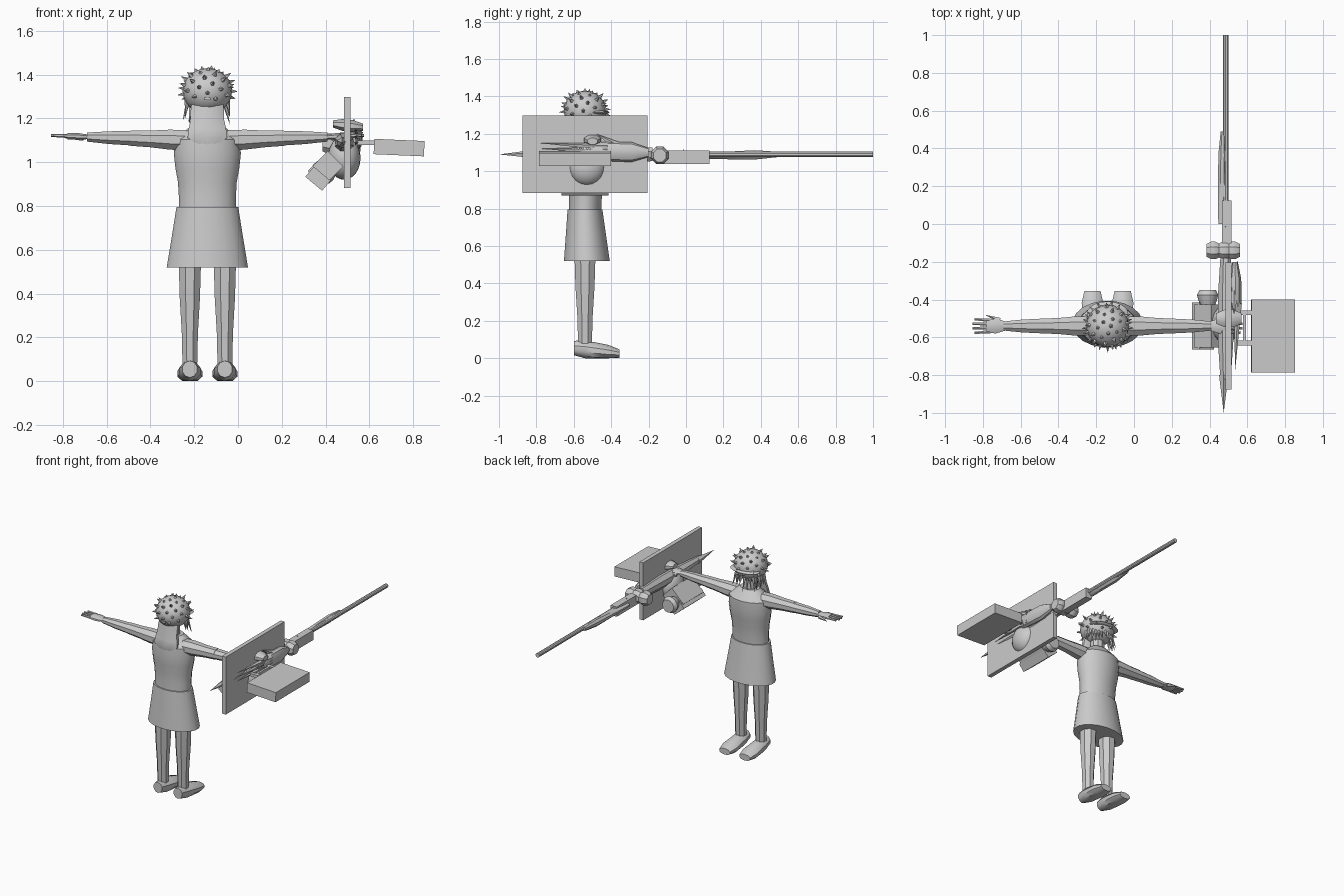
import bpy, bmesh, math, random
from mathutils import Vector, Matrix

random.seed(4)
if "Cube" in bpy.data.objects:
    bpy.data.objects.remove(bpy.data.objects["Cube"], do_unlink=True)

shade = (.6, .6, .6, 1)
grey = bpy.data.materials.new("plain grey")
grey.use_nodes = True
grey.diffuse_color = shade
grey.node_tree.nodes["Principled BSDF"].inputs["Base Color"].default_value = shade


def finish(name, bm, smooth=True):
    bmesh.ops.recalc_face_normals(bm, faces=bm.faces)
    mesh = bpy.data.meshes.new(name)
    bm.to_mesh(mesh)
    bm.free()
    mesh.materials.append(grey)
    part = bpy.data.objects.new(name, mesh)
    bpy.context.collection.objects.link(part)
    if smooth:
        bpy.ops.object.select_all(action="DESELECT")
        part.select_set(True)
        bpy.context.view_layer.objects.active = part
        bpy.ops.object.shade_smooth_by_angle(angle=math.radians(35))


def tube(name, start, end, radii, flat=1, end_flat=None, sides=8):
    """Evenly spaced rings from start to end; flat squeezes the second axis."""
    start, end = Vector(start), Vector(end)
    along = end - start
    upright = abs(along.z) > max(abs(along.x), abs(along.y))
    second = Vector((0, 1, 0)) if upright else Vector((0, 0, 1))
    first = second.cross(along).normalized()
    end_flat = flat if end_flat is None else end_flat
    bm = bmesh.new()
    rings = []
    for step, radius in enumerate(radii):
        t = step / (len(radii) - 1)
        squeeze = flat + (end_flat - flat) * t
        ring = []
        for i in range(sides):
            turn = math.tau * (i + .5) / sides
            point = start + along * t + radius * (
                first * math.cos(turn) + second * math.sin(turn) * squeeze)
            point.z = max(point.z, 0)
            ring.append(bm.verts.new(point))
        rings.append(ring)
    for low, high in zip(rings, rings[1:]):
        for i in range(sides):
            bm.faces.new((low[i - 1], low[i], high[i], high[i - 1]))
    bm.faces.new(rings[0])
    bm.faces.new(rings[-1])
    finish(name, bm)


def box(name, centre, size, tilt=0):
    bm = bmesh.new()
    place = (Matrix.Translation(centre) @ Matrix.Rotation(math.radians(tilt), 4, "Y")
             @ Matrix.Diagonal((*size, 1)))
    bmesh.ops.create_cube(bm, size=1, matrix=place)
    finish(name, bm, False)


def ball(name, centre, radii):
    bm = bmesh.new()
    place = Matrix.Translation(centre) @ Matrix.Diagonal((*radii, 1))
    bmesh.ops.create_uvsphere(bm, u_segments=20, v_segments=12, radius=1, matrix=place)
    finish(name, bm)


def spike(name, start, tip, radius):
    start, tip = Vector(start), Vector(tip)
    along = tip - start
    bm = bmesh.new()
    place = (Matrix.Translation((start + tip) / 2)
             @ along.to_track_quat("Z", "Y").to_matrix().to_4x4())
    bmesh.ops.create_cone(bm, cap_ends=True, segments=5, radius1=radius,
                          radius2=0, depth=along.length, matrix=place)
    finish(name, bm, False)


middle = -.14      # centre line of the figure
spine = -.54
arm_height = 1.11

# legs, shoes, arms and hands in pairs
for side, sign in (("right", -1), ("left", 1)):
    leg = middle + sign * .08
    tube(side + "_leg", (leg, spine, .06), (leg, spine, .7),
         (.036, .04, .05, .055, .06), 1.1)
    tube(side + "_shoe", (leg, -.6, .055), (leg, -.355, .025),
         (.035, .05, .055, .06, .045), 1.1, .5, 10)

    def out(reach, across=0, lift=0):
        return Vector((middle + sign * reach, spine + across, arm_height + lift))

    tube(side + "_upper_arm", out(.08, 0, -.01), out(.35), (.055, .055, .046, .042), .9)
    tube(side + "_forearm", out(.35), out(.55, 0, .005), (.042, .037, .026), .85)
    tube(side + "_palm", out(.54, 0, .006), out(.64, 0, .01), (.026, .042, .04), .4)
    for finger in (-1.5, -.5, .5, 1.5):
        spread = finger * .02
        tip = out(.72 - abs(finger) * .01, spread * 1.2, .013)
        tube(side + "_finger", out(.62, spread, .01), tip, (.01, .007), sides=6)
    spike(side + "_thumb", out(.57, .03), out(.65, .06), .014)

# skirt, torso and neck
tube("skirt", (middle, -.53, .52), (middle, spine, .795), (.188, .165, .143), .66, sides=20)
tube("torso", (middle, spine, .78), (middle, -.53, 1.17),
     (.132, .132, .136, .148, .155, .15, .07), .66, .72, 20)
tube("neck", (middle, spine, 1.14), (middle, spine, 1.25), (.05, .045), sides=10)

# spiked helmet, visor and buckle
head = Vector((middle, spine, 1.325))
ball("helmet", head, (.113, .113, .105))
ball("visor", head + Vector((0, .065, -.01)), (.11, .065, .013))
box("buckle", head + Vector((0, -.105, -.035)), (.03, .02, .012))
count = 46
for i in range(count):
    height = 1 - 1.35 * (i + .5) / count
    around = math.sqrt(1 - height ** 2)
    turn = i * 2.4
    aim = Vector((around * math.cos(turn), around * math.sin(turn), height))
    spike("helmet_spike", head + aim * .1, head + aim * (.14 if height < .7 else .12), .014)

# long hair behind, loose locks around the face
tube("back_hair", (middle, -.58, 1.28), (middle, -.63, 1.07),
     (.075, .08, .08, .09, .095, .03), .5, .2, 10)
for i in range(16):
    turn = math.pi * i / 15
    aim = Vector((math.cos(turn) * .09, math.sin(turn) * .08, 0))
    root = head + aim - Vector((0, 0, .03))
    drop = Vector((0, 0, random.uniform(.07, .13)))
    spike("hair_lock", root, root + aim * random.uniform(.1, .5) - drop, .014)

# rifle: barrel, sleeve, forestock, collar, receiver and rear blade
gun = .485
bore = 1.09


def on_gun(along, across=0, lift=0):
    return Vector((gun + across, along, bore + lift))


tube("barrel", on_gun(0), on_gun(1), (.015, .015), sides=10)
tube("barrel_sleeve", on_gun(0, -.02, -.01), on_gun(.49, -.015),
     (.02, .024, .024, .024, .012), .6, 1.3)
box("forestock", on_gun(0, .005, -.015), (.05, .25, .07))
spike("front_sight", on_gun(-.015), on_gun(-.015, 0, .03), .008)
for across in (-.06, 0, .045):
    tube("collar", on_gun(-.14, across - .04, -.005), on_gun(-.14, across + .03, -.005),
         (.037, .05, .05, .037))
tube("receiver", on_gun(-.82), on_gun(-.18), (.03, .045, .045, .03), .8, 1.3)
spike("rear_blade", on_gun(-.8, -.01), on_gun(-1, -.01), .026)

# side housing, fin, rear prongs and top grip
tube("side_housing", on_gun(-.56, .055, .02), on_gun(-.2, .05, .01),
     (.015, .03, .033, .033, .015), 1.6, sides=10)
spike("upper_fin", on_gun(-.36, .045, .04), on_gun(-.48, .045, .11), .026)
for lift in (0, .02, .04):
    spike("rear_prong", on_gun(-.42, .065, lift), on_gun(-.78, .05, lift * 1.5), .022)
tube("top_grip", on_gun(-.5, -.05, .085), on_gun(-.5, .085, .07), (.03, .05, .05, .03), .6)

# shield plate with side box on brackets
box("shield_plate", (.5, spine, bore), (.03, .67, .415))
box("side_box", (.736, -.593, 1.067), (.23, .385, .07), 2.5)
for along in (-.47, -.63):
    box("box_bracket", on_gun(along, .1), (.09, .024, .02))
box("bracket_bar", on_gun(-.55, .1), (.015, .18, .02))

# drum and slanted magazine under the rifle
ball("drum", on_gun(-.53, 0, -.07), (.075, .1, .1))
box("magazine", (.4, spine, .97), (.13, .23, .1), -45)
box("magazine_foot", (.365, spine, .925), (.1, .25, .06), 40)
tube("magazine_cap", (.39, -.43, .955), (.39, -.35, .955), (.04, .05, .058, .045), sides=14)
